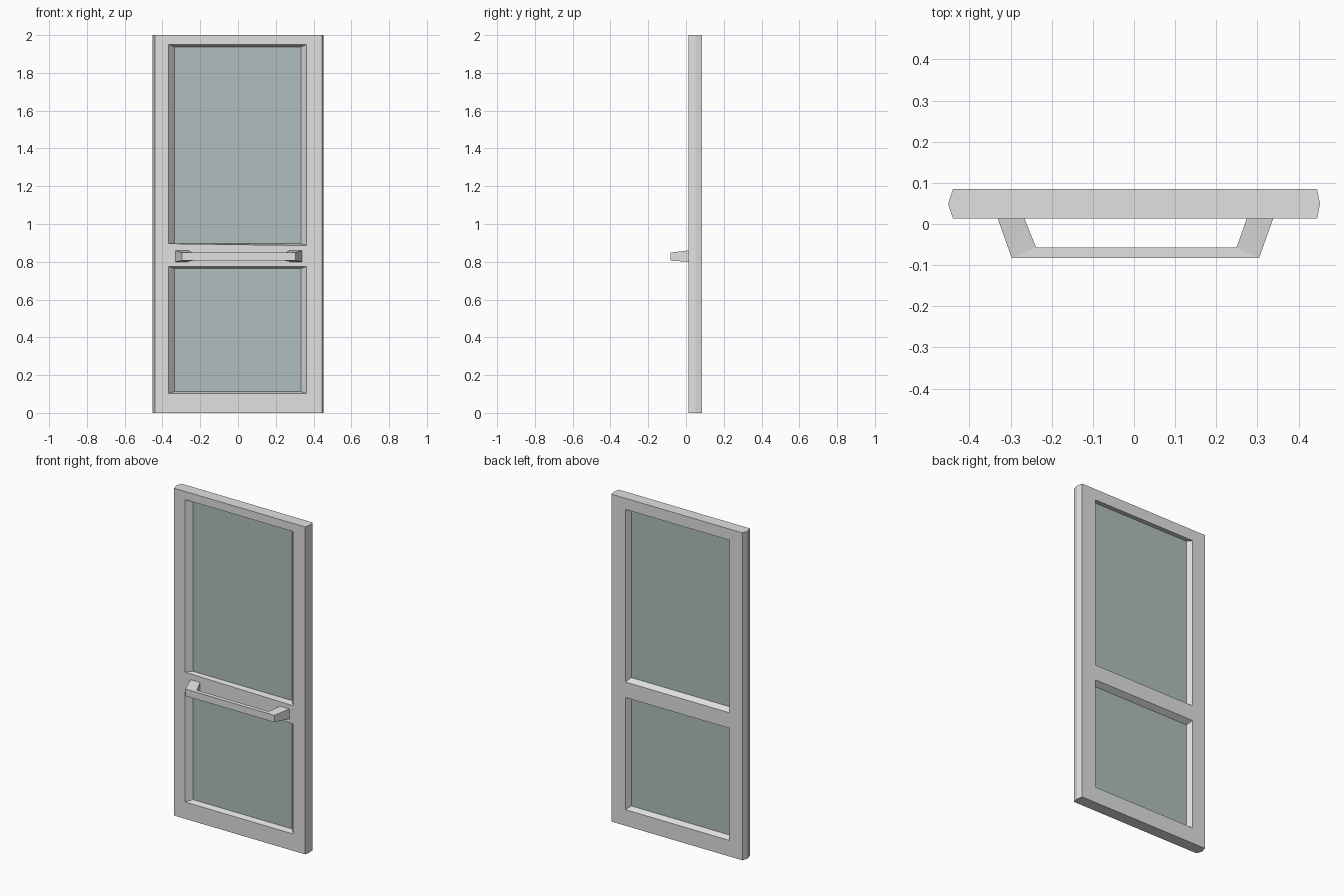
import bpy
import bmesh

cube = bpy.data.objects.get("Cube")
if cube:
    bpy.data.objects.remove(cube, do_unlink=True)


def make_material(name, color):
    mat = bpy.data.materials.new(name)
    mat.use_nodes = True
    mat.diffuse_color = color
    mat.node_tree.nodes["Principled BSDF"].inputs["Base Color"].default_value = color
    return mat


def finish(name, bm, mat):
    bmesh.ops.recalc_face_normals(bm, faces=bm.faces)
    mesh = bpy.data.meshes.new(name)
    bm.to_mesh(mesh)
    bm.free()
    mesh.materials.append(mat)
    obj = bpy.data.objects.new(name, mesh)
    bpy.context.collection.objects.link(obj)
    return obj


grey = make_material("light grey", (0.75, 0.75, 0.75, 1))
glass = make_material("grey green glass", (0.425, 0.522, 0.51, 1))

# Door frame: three layers of one grid, narrowing the openings at mid depth
FRONT, MID, BACK = 0.013, 0.049, 0.085
layers = [
    (FRONT, (-0.44, -0.367, 0.363, 0.445), (0, 0.103, 0.775, 0.891, 1.95, 2)),
    (MID, (-0.452, -0.335, 0.332, 0.452), (0, 0.113, 0.763, 0.897, 1.937, 2)),
    (BACK, (-0.44, -0.352, 0.35, 0.445), (0, 0.098, 0.783, 0.878, 1.932, 2)),
]
panes = [(1, 1), (1, 3)]
cells = [(i, k) for i in range(3) for k in range(5) if (i, k) not in panes]

bm = bmesh.new()
grid = {}
for n, (y, xs, zs) in enumerate(layers):
    for i, x in enumerate(xs):
        for k, z in enumerate(zs):
            # the upper sill dips slightly to one side at the front
            dip = (0.005 if i < 2 else -0.005) if (n, k) == (0, 3) else 0
            grid[n, i, k] = bm.verts.new((x, y, z + dip))

for i, k in cells:
    corners = [(i, k), (i + 1, k), (i + 1, k + 1), (i, k + 1)]
    for n in (0, 2):
        bm.faces.new([grid[(n, *c)] for c in corners])
    # walls wherever the neighbouring cell is open
    neighbours = [(i, k - 1), (i + 1, k), (i, k + 1), (i - 1, k)]
    for s, cell in enumerate(neighbours):
        if cell not in cells:
            a, b = corners[s], corners[(s + 1) % 4]
            for n in (0, 1):
                bm.faces.new((grid[(n, *a)], grid[(n, *b)],
                              grid[(n + 1, *b)], grid[(n + 1, *a)]))
bmesh.ops.dissolve_limit(bm, angle_limit=0.001, verts=bm.verts, edges=bm.edges)
finish("door_frame", bm, grey)

# Glass panes seated in the narrowest part of the openings
_, xs, zs = layers[1]
for name, (i, k) in zip(("lower_glass", "upper_glass"), panes):
    bm = bmesh.new()
    bmesh.ops.create_cube(bm, size=1)
    size = (xs[i + 1] - xs[i] + 0.004, 0.004, zs[k + 1] - zs[k] + 0.004)
    centre = ((xs[i] + xs[i + 1]) / 2, MID, (zs[k] + zs[k + 1]) / 2)
    bmesh.ops.scale(bm, vec=size, verts=bm.verts)
    bmesh.ops.translate(bm, vec=centre, verts=bm.verts)
    finish(name, bm, glass)

# Push handle: a bar on two splayed legs that flare towards the door
sections = [  # outer (x, y), inner (x, y), bottom, top
    ((-0.331, FRONT), (-0.266, FRONT), 0.8, 0.86),
    ((-0.297, -0.083), (-0.238, -0.057), 0.806, 0.848),
    ((0.304, -0.083), (0.249, -0.057), 0.806, 0.848),
    ((0.338, FRONT), (0.274, FRONT), 0.8, 0.86),
]
bm = bmesh.new()
rings = []
for outer, inner, low, high in sections:
    points = [(*outer, low), (*inner, low), (*inner, high), (*outer, high)]
    rings.append([bm.verts.new(p) for p in points])
for a, b in zip(rings, rings[1:]):
    for s in range(4):
        t = (s + 1) % 4
        bm.faces.new((a[s], a[t], b[t], b[s]))
bm.faces.new(rings[0])
bm.faces.new(rings[-1])
finish("push_handle", bm, grey)
